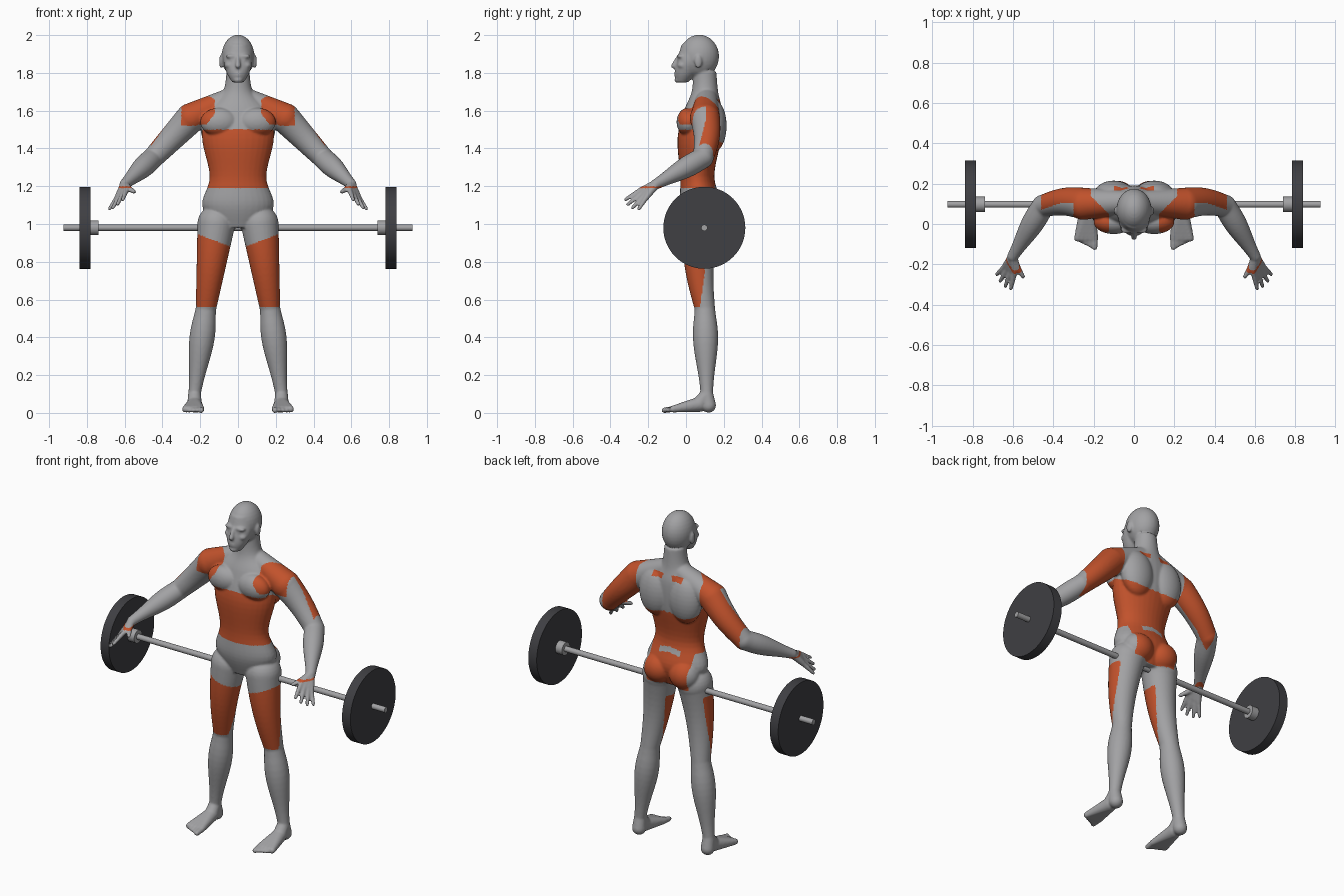
import bpy, bmesh, math
from mathutils import Vector, Matrix

cube = bpy.data.objects.get("Cube")
if cube:
    bpy.data.objects.remove(cube)


def material(name, red, green, blue):
    mat = bpy.data.materials.new(name)
    mat.use_nodes = True
    mat.diffuse_color = (red, green, blue, 1)
    shader = mat.node_tree.nodes["Principled BSDF"]
    shader.inputs["Base Color"].default_value = mat.diffuse_color
    return mat


grey = material("body grey", .36, .36, .37)
orange = material("muscle orange", .54, .085, .025)
dark = material("plate dark grey", .05, .05, .056)

SIDES = 32
figure = bmesh.new()


def ellipse(centre, across, along):
    """Ring of vertices spanned by two half-axis vectors."""
    angles = [math.tau * k / SIDES for k in range(SIDES)]
    return [figure.verts.new(centre + across * math.cos(a) + along * math.sin(a)) for a in angles]


def bridge(rings):
    """Closed skin over a row of rings."""
    for low, high in zip(rings, rings[1:]):
        for k in range(SIDES):
            following = (k + 1) % SIDES
            figure.faces.new((low[k], low[following], high[following], high[k]))
    figure.faces.new(rings[0])
    figure.faces.new(rings[-1])


def ball(centre, *radii):
    place = Matrix.Translation(centre) @ Matrix.Diagonal((*radii, 1))
    bmesh.ops.create_uvsphere(figure, u_segments=SIDES, v_segments=16, radius=1, matrix=place)


def limb(start, end, start_radius, end_radius, bulge=0, bow=0, steps=12):
    """Tapered round-ended limb; bulge swells it like a muscle, bow bends it along y."""
    start, end = Vector(start), Vector(end)
    axis = (end - start).normalized()
    across = axis.orthogonal().normalized()
    along = axis.cross(across)
    rings = []
    for step in range(steps + 1):
        t = step / steps
        radius = start_radius + (end_radius - start_radius) * t
        radius += bulge * math.sin(math.pi * t ** .7) ** 2
        centre = start.lerp(end, t)
        centre.y += bow * math.sin(math.pi * t)
        rings.append(ellipse(centre, across * radius, along * radius))
    bridge(rings)
    ball(start, start_radius, start_radius, start_radius)
    ball(end, end_radius, end_radius, end_radius)


def trunk(*sections, steps=6):
    """Smooth upright loft; each section is height, half width, centre y, half depth."""
    knots = [Vector(s) for s in (sections[0], *sections, sections[-1])]
    rings = []
    for a, b, c, d in zip(knots, knots[1:], knots[2:], knots[3:]):
        for step in range(steps):
            t = step / steps
            bend_in, bend_out = (c - a) / 2, (d - b) / 2
            ease = t * t * (3 - 2 * t)
            p = b.lerp(c, ease) + bend_in * t * (1 - t) ** 2 - bend_out * t * t * (1 - t)
            height, width, middle, depth = p
            rings.append(ellipse(Vector((0, middle, height)),
                                 Vector((width, 0, 0)), Vector((0, depth, 0))))
    bridge(rings)


# Arm
shoulder = Vector((.25, .1, 1.56))
elbow = Vector((.45, .09, 1.35))
wrist = Vector((.6, -.16, 1.21))
limb((.03, .11, 1.67), shoulder, .055, .08)
limb(shoulder, elbow, .08, .056, bow=.015)
limb(elbow, wrist, .056, .028, bulge=.01)

# Hand: a fan of four fingers, then the thumb
for finger in range(4):
    t = finger / 3
    knuckle = Vector((.59, -.24, 1.18)).lerp(Vector((.64, -.21, 1.14)), t)
    reach = Vector((.02, -.08, -.05)).lerp(Vector((.04, -.04, -.06)), t)
    reach *= 1 + .2 * math.sin(math.pi * t)
    limb(wrist, knuckle, .024, .015)
    limb(knuckle, knuckle + reach, .014, .01)
limb(wrist, (.58, -.21, 1.19), .02, .017)
limb((.58, -.21, 1.19), (.55, -.26, 1.17), .016, .011)

# Leg
hip = Vector((.115, .08, 1))
knee = Vector((.17, .1, .55))
ankle = Vector((.23, .11, .1))
limb(hip, knee, .1, .054, bow=-.02)
limb(knee, ankle, .054, .033, bulge=.02)

# Foot: heel, then a fan of five toes
instep = Vector((.23, .07, .045))
limb(ankle, (.23, .12, .04), .034, .039)
limb(ankle, instep, .033, .04)
for toe in range(5):
    base = Vector((.195 + .021 * toe, -.07, .02))
    tip = base + Vector((0, .01 * toe - .045, -.006))
    limb(instep, base, .04, .018)
    limb(base, tip, .016, .015 if toe == 0 else .012)

# Chest, back and buttock muscles
ball((.1, .01, 1.54), .1, .06, .075)
ball((.1, .145, 1.52), .1, .07, .14)
ball((.085, .135, 1.06), .09, .08, .085)

# Brow, eye, cheek and ear
ball((.032, -.028, 1.888), .034, .02, .012)
ball((.031, -.03, 1.868), .016, .014, .008)
ball((.043, -.018, 1.84), .027, .027, .02)
ball((.09, .065, 1.86), .01, .02, .036)

# Mirror the paired parts
twin = bmesh.ops.duplicate(figure, geom=figure.verts[:] + figure.edges[:] + figure.faces[:])
for item in twin["geom"]:
    if isinstance(item, bmesh.types.BMVert):
        item.co.x *= -1

# Torso and neck
trunk((.98, .12, .08, .07), (1.1, .19, .08, .11), (1.25, .15, .06, .09), (1.45, .19, .07, .115),
      (1.6, .17, .09, .1), (1.7, .08, .1, .07), (1.82, .06, .1, .06))

# Skull, face, nose, lips and chin
ball((0, .07, 1.887), .087, .105, .115)
trunk((1.75, .03, -.02, .03), (1.8, .06, 0, .06), (1.87, .077, .02, .067), (1.96, .06, .05, .07))
limb((0, -.042, 1.885), (0, -.066, 1.837), .009, .014)
for height in (1.785, 1.797):
    ball((0, -.05, height), .024, .013, .006)
ball((0, -.043, 1.763), .024, .018, .017)

bmesh.ops.recalc_face_normals(figure, faces=figure.faces)
parts = bpy.data.meshes.new("body parts")
figure.to_mesh(parts)
figure.free()
body = bpy.data.objects.new("body", parts)
bpy.context.collection.objects.link(body)

# Fuse the parts into one smooth skin
fuse = body.modifiers.new("fuse", 'REMESH')
fuse.mode = 'VOXEL'
fuse.voxel_size = .006
soften = body.modifiers.new("soften", 'SMOOTH')
soften.iterations = 6
bpy.context.view_layer.update()
skin = bpy.data.meshes.new_from_object(body.evaluated_get(bpy.context.evaluated_depsgraph_get()))
body.modifiers.clear()
body.data = skin
skin.materials.clear()
skin.materials.append(grey)
skin.materials.append(orange)


def is_orange(x, y, z):
    """Muscle groups, with x measured outwards from the middle."""
    behind = max(0, y - .05)
    lumbar_strip = x < .07 and y > .1 and abs(z + x * .2 - 1.2) < .015
    if z > 1.7 or lumbar_strip:
        return False
    # upper arm: whole shoulder cap, then the rear half down to the elbow
    if z > 1.2 and x > .215:
        cap = x < .3 and z > 1.52
        return cap or (x < .46 and y > .105 - max(0, x - .36) * .35)
    # shoulder and upper back
    if z > 1.525:
        collar = .03 < x < .1 and y > .12 and 1.63 < z < 1.66
        return collar or x > .125 + behind + max(0, 1.58 - z) * .8
    # waist band, lower at the back
    if z > 1.19:
        return z < 1.5 - behind * .5
    # buttocks
    if z > .985:
        return y > .1 and x < .14
    # front of the thighs
    return .56 < z < .865 + .38 * x and y < .075 + (z - .56) * .13


for face in skin.polygons:
    face.use_smooth = True
    x, y, z = face.center
    face.material_index = int(is_orange(abs(x), y, z))


# Barbell
def rod(name, start, end, radius, mat):
    bpy.ops.mesh.primitive_cylinder_add(vertices=SIDES * 2, radius=radius, depth=end - start,
                                        location=((start + end) / 2, .097, .98),
                                        rotation=(0, math.pi / 2, 0))
    part = bpy.context.object
    part.name = name
    part.data.materials.append(mat)
    bpy.ops.object.shade_smooth_by_angle()


rod("bar", -.925, .925, .0165, grey)
rod("left_weight_plate", .782, .838, .217, dark)
rod("right_weight_plate", -.838, -.782, .217, dark)
rod("left_collar", .738, .784, .038, grey)
rod("right_collar", -.784, -.738, .038, grey)
